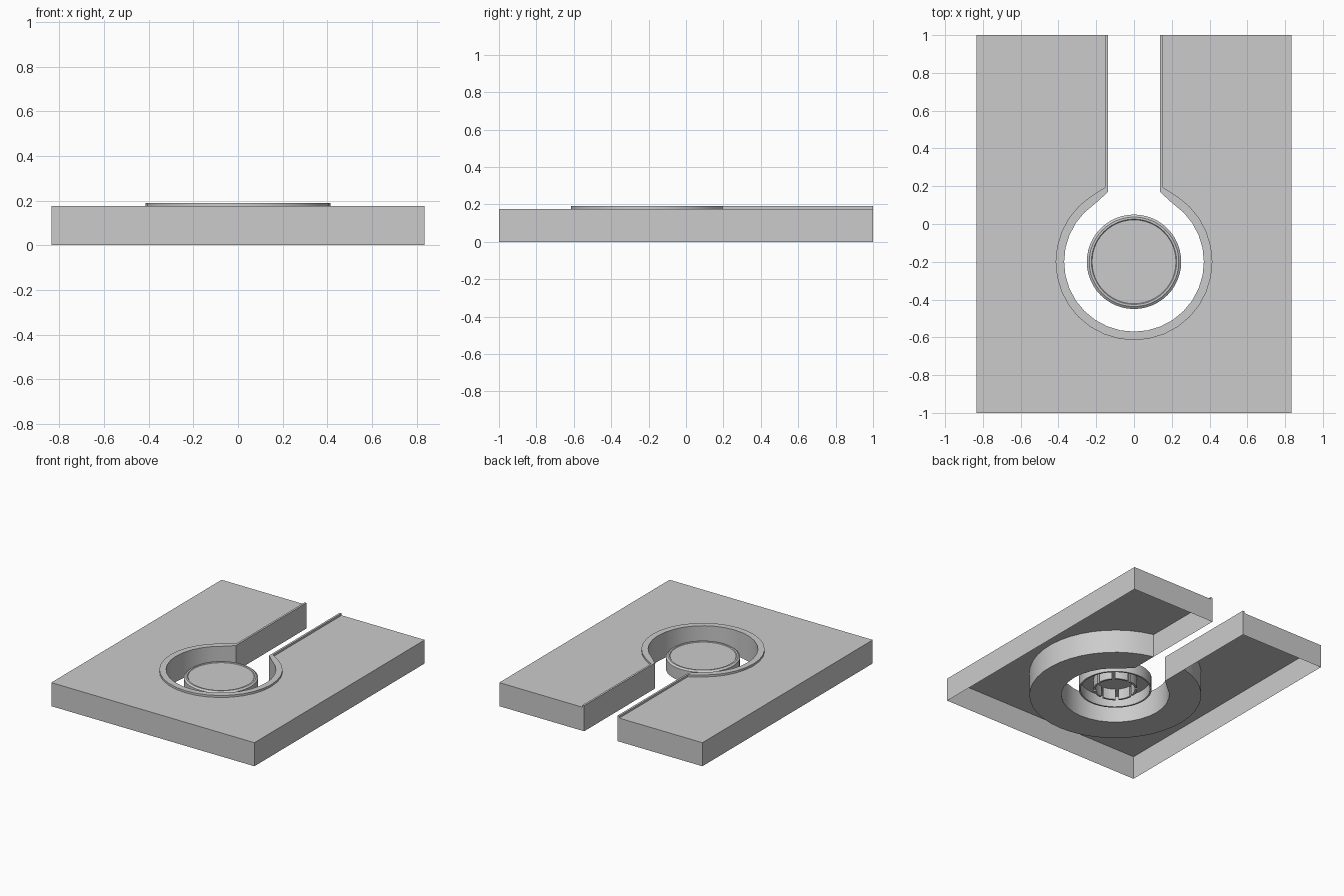
import bpy, bmesh, math

if "Cube" in bpy.data.objects:
    bpy.data.objects.remove(bpy.data.objects["Cube"])

CY = -0.2            # centre of the round well
TOP, RIM = 0.175, 0.19


def finish(name, bm):
    bmesh.ops.remove_doubles(bm, verts=bm.verts, dist=1e-5)
    bmesh.ops.recalc_face_normals(bm, faces=bm.faces)
    me = bpy.data.meshes.new(name)
    bm.to_mesh(me)
    bm.free()
    ob = bpy.data.objects.new(name, me)
    bpy.context.collection.objects.link(ob)
    bpy.ops.object.select_all(action='DESELECT')
    ob.select_set(True)
    bpy.context.view_layer.objects.active = ob
    bpy.ops.object.shade_smooth_by_angle(angle=math.radians(30))
    return ob


def arc(r, a0, a1, n):
    step = math.radians(a1 - a0) / n
    return [(r * math.cos(math.radians(a0) + i * step),
             CY + r * math.sin(math.radians(a0) + i * step)) for i in range(n + 1)]


def keyhole(half, neck, r):
    """Open path: down the left slot side, round the well, up the right side."""
    return ([(-half, 1), (-half, neck)] + arc(r, 123.75, 416.25, 26)
            + [(half, neck), (half, 1)])


def shell(name, outline, z_cap, z_end, walls=None):
    """Cap face at z_cap with thin walls to z_end along chosen outline edges."""
    bm = bmesh.new()
    cap = [bm.verts.new((x, y, z_cap)) for x, y in outline]
    end = [bm.verts.new((x, y, z_end)) for x, y in outline]
    bm.faces.new(cap)
    n = len(outline)
    for i in (walls or range(n)):
        j = (i + 1) % n
        bm.faces.new((cap[i], cap[j], end[j], end[i]))
    bmesh.ops.delete(bm, geom=[v for v in bm.verts if not v.link_faces], context='VERTS')
    return finish(name, bm)


def lathe(name, profile, sides=48):
    bm = bmesh.new()
    vs = [bm.verts.new((r, CY, z)) for r, z in profile]
    es = [bm.edges.new(p) for p in zip(vs, vs[1:])]
    bmesh.ops.spin(bm, geom=vs + es, cent=(0, CY, 0), axis=(0, 0, 1),
                   angle=math.tau, steps=sides)
    return finish(name, bm)


inner = keyhole(0.137, 0.17, 0.37)
outer = keyhole(0.152, 0.195, 0.415)

# Hollow base plate, open underneath
shell("base_plate", inner + [(0.835, 1), (0.835, -1), (-0.835, -1), (-0.835, 1)], TOP, 0)

# Raised lip around the well and slot
shell("raised_rim", inner + outer[::-1], RIM, TOP)

# Flat ring under the well with an outer wall
ring = arc(0.59, 103.4, 436.6, 40)
shell("under_ring", ring + inner[1:-1][::-1], 0, TOP, range(40))

# Round button cap, open underneath, with a stepped top
lathe("button_cap", [(0, 0.137), (0.222, 0.137), (0.226, 0.142), (0.237, 0.142),
                     (0.25, 0.132), (0.25, 0.045), (0.238, 0.045), (0.238, 0.125),
                     (0, 0.125)])

# Hub of separate wall panels inside the button
bm = bmesh.new()
for k in range(8):
    a = k * 45
    quads = [arc(r, a + 4, a + 41, 3) for r in (0.135, 0.15)]
    loop = quads[0] + quads[1][::-1]
    lo = [bm.verts.new((x, y, 0.045)) for x, y in loop]
    hi = [bm.verts.new((x, y, 0.125)) for x, y in loop]
    bm.faces.new(lo)
    for i in range(8):
        j = (i + 1) % 8
        bm.faces.new((lo[i], lo[j], hi[j], hi[i]))
finish("button_hub", bm)
